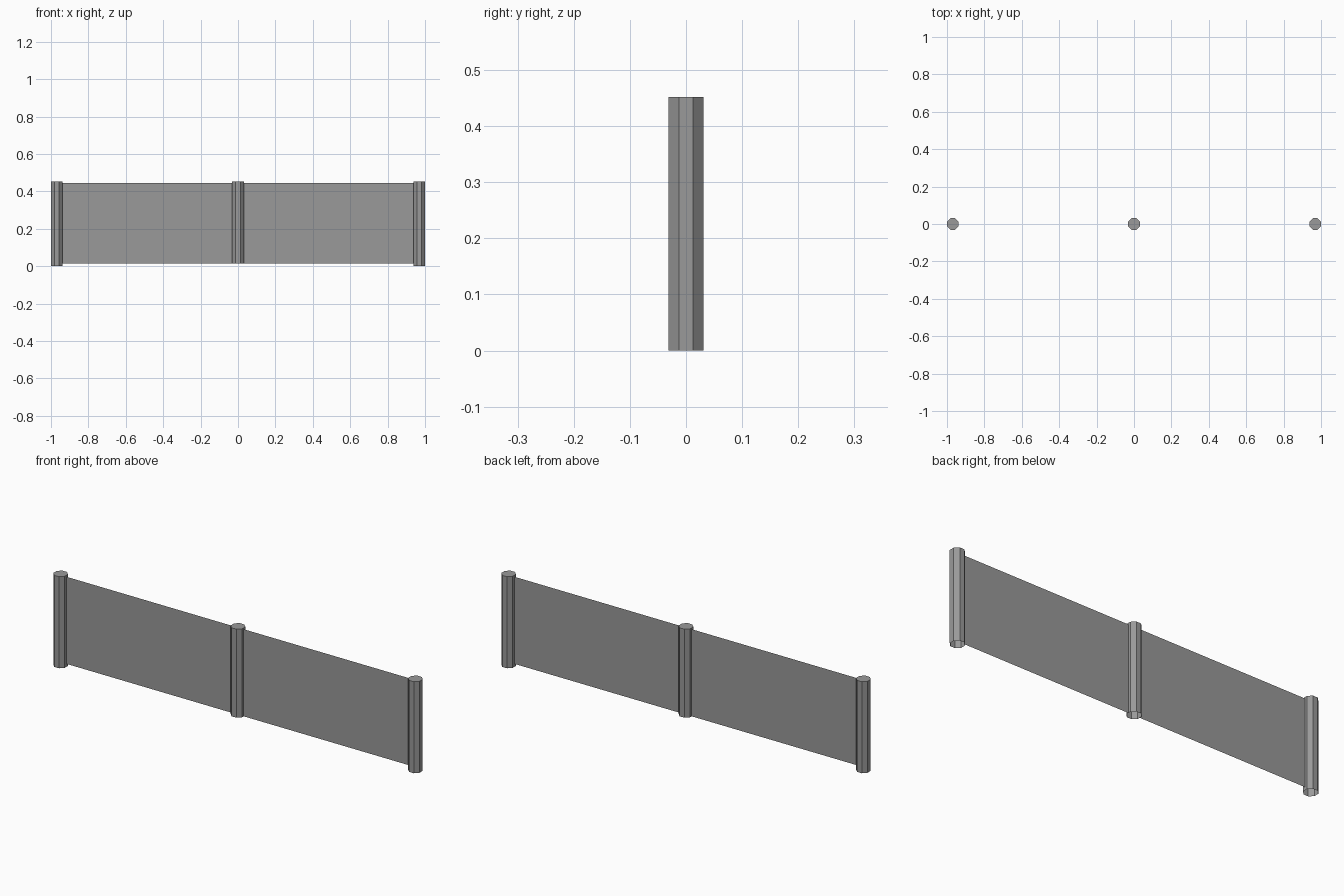
import bpy, bmesh, math
from mathutils import Matrix

if "Cube" in bpy.data.objects:
    bpy.data.objects.remove(bpy.data.objects["Cube"], do_unlink=True)

# Single grey finish
GREY = (0.32, 0.32, 0.32, 1)
grey = bpy.data.materials.new("plain_grey")
grey.use_nodes = True
grey.diffuse_color = GREY
grey.node_tree.nodes["Principled BSDF"].inputs["Base Color"].default_value = GREY

HALF_WIDTH = 0.031          # post centre to flat side
POST_X = 1 - HALF_WIDTH     # end post position
TOP, PANEL_TOP, PANEL_BOTTOM = 0.452, 0.445, 0.015


def add_object(name, bm):
    mesh = bpy.data.meshes.new(name)
    bm.to_mesh(mesh)
    bm.free()
    mesh.materials.append(grey)
    obj = bpy.data.objects.new(name, mesh)
    bpy.context.collection.objects.link(obj)


def add_post(name, x, bottom):
    """Eight-sided hollow post, capped on top and open underneath."""
    bm = bmesh.new()
    radius = HALF_WIDTH / math.cos(math.pi / 8)
    place = Matrix.Translation((x, 0, (TOP + bottom) / 2)) @ Matrix.Rotation(math.pi / 8, 4, "Z")
    bmesh.ops.create_cone(bm, cap_ends=True, segments=8, radius1=radius, radius2=radius,
                          depth=TOP - bottom, matrix=place)
    bm.normal_update()
    under = [f for f in bm.faces if f.normal.z < -0.9]
    bmesh.ops.delete(bm, geom=under, context="FACES_ONLY")
    add_object(name, bm)


def add_panel(name, x0, x1):
    """Thin upright sheet spanning two posts."""
    bm = bmesh.new()
    corners = [(x0, PANEL_BOTTOM), (x1, PANEL_BOTTOM), (x1, PANEL_TOP), (x0, PANEL_TOP)]
    bm.faces.new([bm.verts.new((x, 0, z)) for x, z in corners])
    add_object(name, bm)


# Posts
add_post("right_post", -POST_X, 0)
add_post("middle_post", 0, PANEL_BOTTOM)
add_post("left_post", POST_X, 0)

# Panels between the posts
add_panel("right_panel", HALF_WIDTH - POST_X, -HALF_WIDTH)
add_panel("left_panel", HALF_WIDTH, POST_X - HALF_WIDTH)
